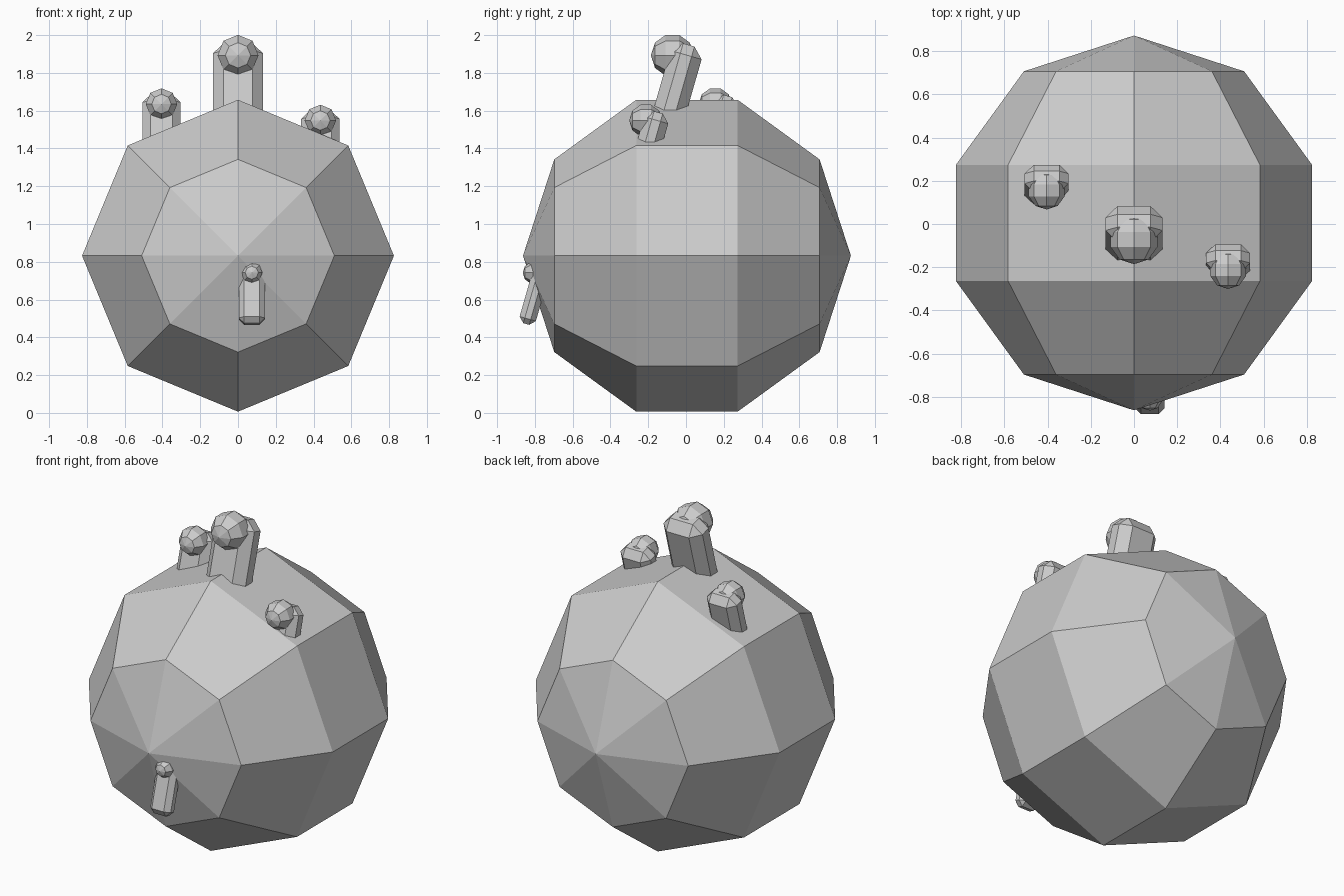
import bpy
from math import radians, pi
from mathutils import Vector, Matrix

if "Cube" in bpy.data.objects:
    bpy.data.objects.remove(bpy.data.objects["Cube"])

TILT = radians(-16)  # figures lean back


def faceted_ball(name, center, radius):
    # low-poly ball whose poles face front and back
    bpy.ops.mesh.primitive_uv_sphere_add(segments=8, ring_count=5, radius=radius,
                                         location=center, rotation=(pi / 2, 0, 0))
    bpy.context.object.name = name


def figure(name, head, s):
    # leaning chamfered post with a ball resting against its upper front
    lean = Matrix.Rotation(TILT, 4, 'X')
    top = Vector(head) + s * Vector((0, 0.087, 0.055))
    center = top - (lean @ Vector((0, 0, 0.3))) * s
    bpy.ops.mesh.primitive_cube_add(size=1, location=center, rotation=(TILT, 0, 0))
    post = bpy.context.object
    post.name = name + "_post"
    post.scale = (0.264 * s, 0.172 * s, 0.6 * s)
    bpy.ops.object.transform_apply(location=False, rotation=False, scale=True)
    bev = post.modifiers.new("chamfer", 'BEVEL')
    bev.width = 0.055 * s
    bev.segments = 1
    faceted_ball(name + "_head", head, 0.114 * s)


# large body
faceted_ball("body", (0, 0.005, 0.832), 0.868)

# figures: head centre and scale
figure("top_figure", (0, -0.072, 1.893), 1.0)
figure("left_figure", (-0.405, 0.155, 1.635), 0.77)
figure("right_figure", (0.436, -0.213, 1.548), 0.77)
figure("front_figure", (0.073, -0.805, 0.742), 0.52)
